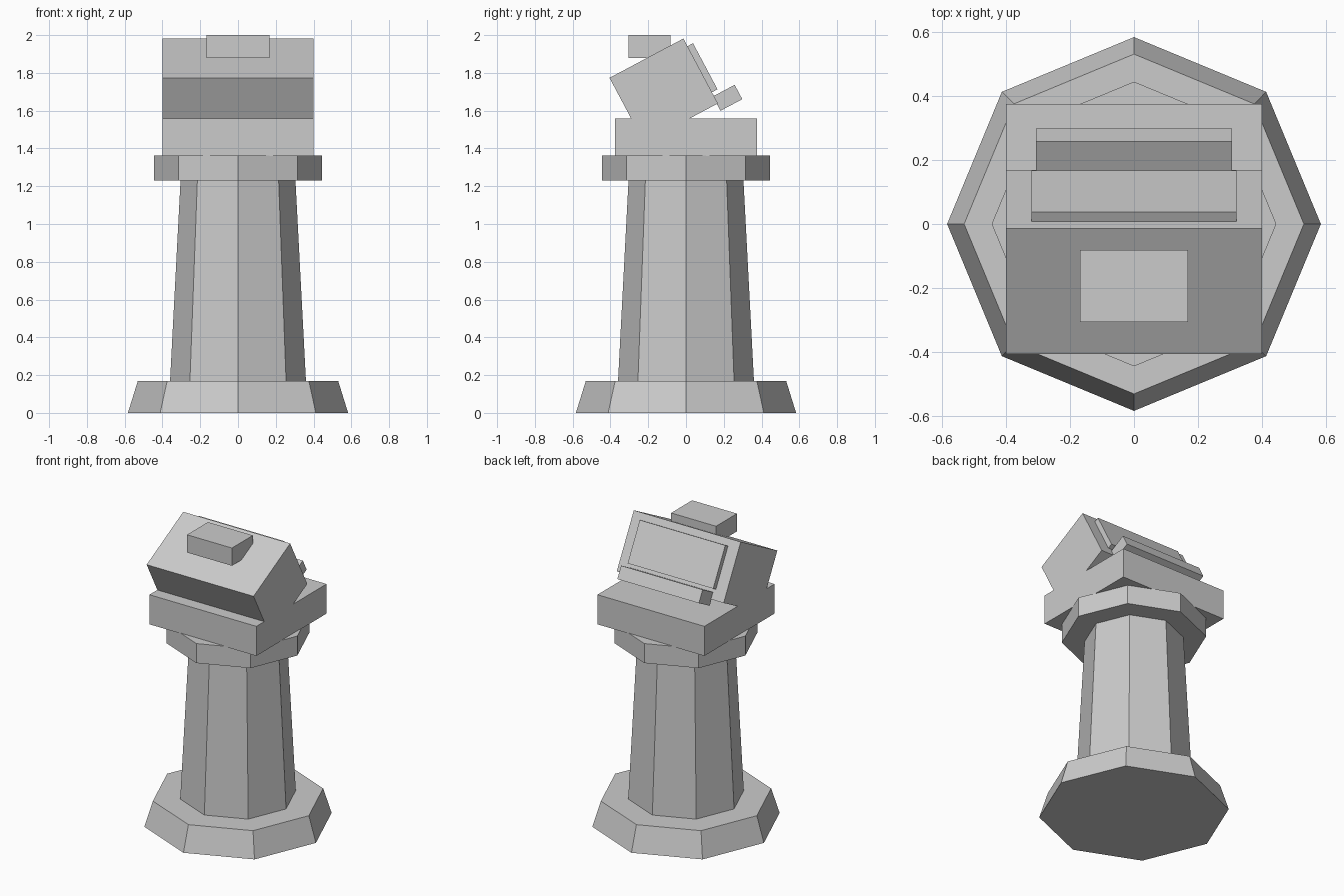
import bpy
import math
from mathutils import Matrix

default_cube = bpy.data.objects.get("Cube")
if default_cube:
    bpy.data.objects.remove(default_cube, do_unlink=True)

# One plain grey for the whole model
GREY = (0.6, 0.6, 0.6, 1)
stone = bpy.data.materials.new("stone_grey")
stone.use_nodes = True
stone.diffuse_color = GREY
stone.node_tree.nodes["Principled BSDF"].inputs["Base Color"].default_value = GREY

TILT = math.radians(28)


def finish(name):
    obj = bpy.context.object
    obj.name = name
    obj.data.name = name
    obj.data.materials.append(stone)
    return obj


def octagon(name, r_bottom, r_top, z0, z1):
    """Eight-sided tapered drum with corners on the x and y axes."""
    bpy.ops.mesh.primitive_cone_add(vertices=8, radius1=r_bottom, radius2=r_top,
                                    depth=z1 - z0, location=(0, 0, (z0 + z1) / 2))
    return finish(name)


def box(name, size, centre, tilt=0):
    """Box centred on x = 0, tilted about the x axis."""
    bpy.ops.mesh.primitive_cube_add(size=1, location=(0, *centre), rotation=(tilt, 0, 0))
    obj = finish(name)
    obj.data.transform(Matrix.Diagonal((*size, 1)))
    return obj


# Pedestal
octagon("base", 0.583, 0.53, 0, 0.17)
octagon("column", 0.36, 0.304, 0.165, 1.235)
octagon("collar", 0.444, 0.444, 1.23, 1.362)

# Console: flat tray, tilted head and cap block
box("tray", (0.8, 0.75, 0.2), (0, 1.459))
box("head", (0.8, 0.443, 0.389), (-0.118, 1.706), TILT)
box("cap_block", (0.336, 0.224, 0.12), (-0.193, 1.94))

# Panel and ledge on the sloping rear face of the head
box("panel", (0.64, 0.034, 0.276), (0.087, 1.827), TILT)
box("ledge", (0.61, 0.131, 0.086), (0.22, 1.668), TILT)
